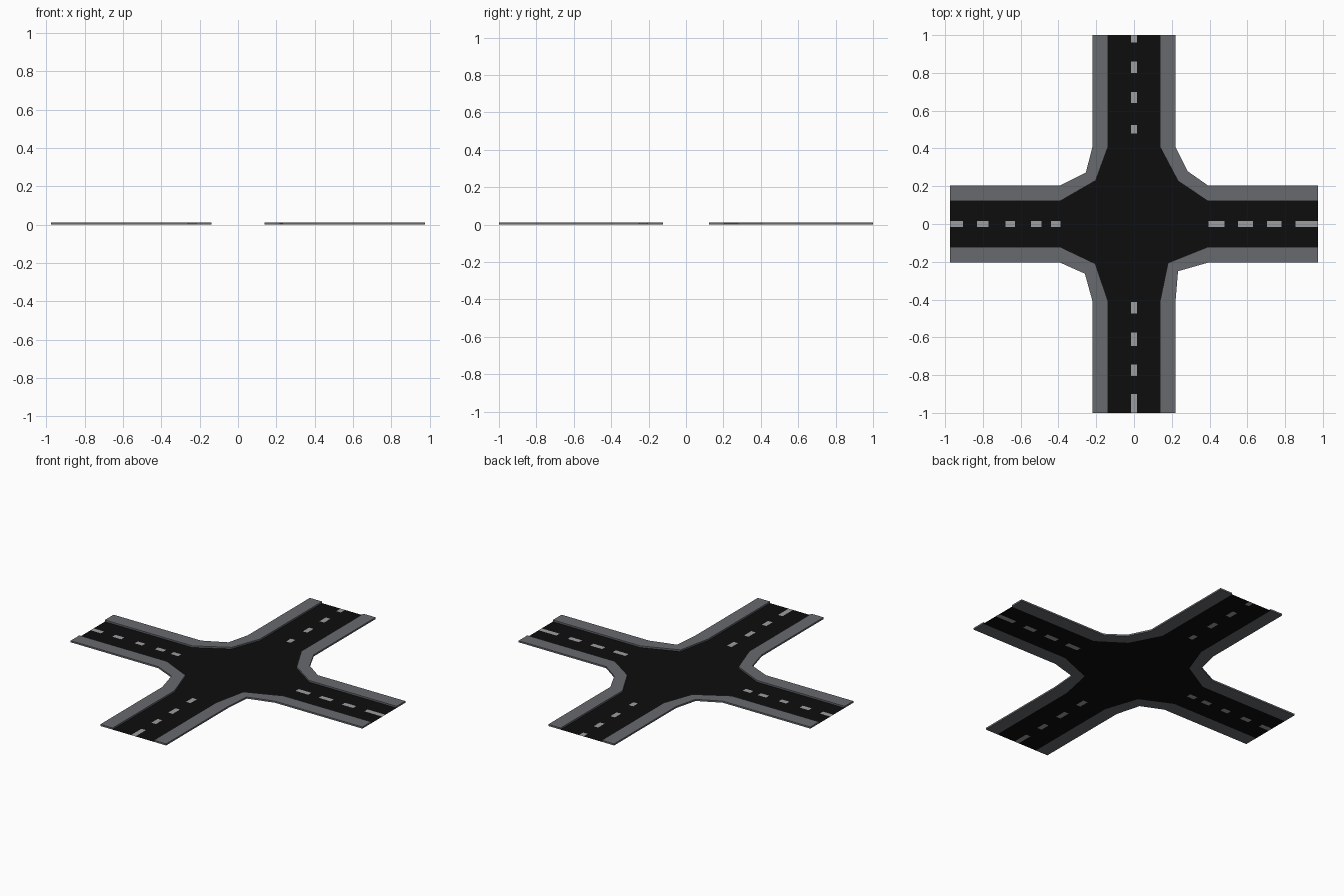
import bpy, bmesh
from mathutils import Vector

if "Cube" in bpy.data.objects:
    bpy.data.objects.remove(bpy.data.objects["Cube"])

# Main dimensions
END_X, END_Y = 0.975, 1.0          # road ends
BEND_X, BEND_Y = 0.39, 0.408       # where the arms flare into the crossing
ROAD_X, ROAD_Y = 0.138, 0.122      # half widths of the two roads
OUT_X, OUT_Y = 0.22, 0.205         # outer edge of the pavements
KERB = 0.01
DASH = 0.015


def material(name, colour):
    m = bpy.data.materials.new(name)
    m.diffuse_color = (*colour, 1)
    m.use_nodes = True
    m.node_tree.nodes["Principled BSDF"].inputs["Base Color"].default_value = m.diffuse_color
    return m


asphalt = material("asphalt", (0.004, 0.004, 0.004))
paint = material("lane paint", (0.34, 0.34, 0.35))
paving = material("pavement grey", (0.135, 0.142, 0.155))


def finish(name, bm, mats):
    bmesh.ops.remove_doubles(bm, verts=bm.verts, dist=1e-5)
    mesh = bpy.data.meshes.new(name)
    bm.to_mesh(mesh)
    bm.free()
    for m in mats:
        mesh.materials.append(m)
    ob = bpy.data.objects.new(name, mesh)
    bpy.context.collection.objects.link(ob)
    return ob


def road_arm(name, axis, sign, half, start, end, dashes):
    """Flat road strip with lane dashes cut into it."""
    bm = bmesh.new()
    along = sorted({start, end, *[v for d in dashes for v in d]})
    across = [-half, -DASH, DASH, half]
    for a0, a1 in zip(along, along[1:]):
        for i in range(3):
            c0, c1 = across[i], across[i + 1]
            quad = [(a0, c0), (a1, c0), (a1, c1), (a0, c1)]
            if axis == "x":
                pts = [(sign * a, sign * c, 0) for a, c in quad]
            else:
                pts = [(-sign * c, sign * a, 0) for a, c in quad]
            f = bm.faces.new([bm.verts.new(p) for p in pts])
            mid = (a0 + a1) / 2
            f.material_index = int(i == 1 and any(d0 < mid < d1 for d0, d1 in dashes))
    finish(name, bm, [asphalt, paint])


# Four road arms with their centre dashes
road_arm("road_north", "y", 1, ROAD_X, BEND_Y, END_Y,
         [(0.48, 0.525), (0.64, 0.70), (0.80, 0.86), (0.96, 1.0)])
road_arm("road_south", "y", -1, ROAD_X, BEND_Y, END_Y,
         [(0.413, 0.475), (0.575, 0.645), (0.745, 0.805), (0.90, 1.0)])
road_arm("road_east", "x", 1, ROAD_Y, BEND_X, END_X,
         [(0.395, 0.48), (0.55, 0.63), (0.705, 0.78), (0.855, END_X)])
road_arm("road_west", "x", -1, ROAD_Y, BEND_X, END_X,
         [(BEND_X, 0.44), (0.49, 0.545), (0.63, 0.68), (0.77, 0.83), (0.905, END_X)])

# Corners, anticlockwise: signs, inner bend point, outer bend point
corners = {
    "north_east": (1, 1, (0.233, 0.228), (0.283, 0.28)),
    "north_west": (-1, 1, (-0.203, 0.23), (-0.255, 0.272)),
    "south_west": (-1, -1, (-0.205, -0.21), (-0.26, -0.263)),
    "south_east": (1, -1, (0.18, -0.206), (0.233, -0.25)),
}


def edge_path(sx, sy, hx, hy, mid):
    return [(sx * END_X, sy * hy), (sx * BEND_X, sy * hy), mid,
            (sx * hx, sy * BEND_Y), (sx * hx, sy * END_Y)]


# Crossing surface
bm = bmesh.new()
outline = []
for sx, sy, inner, _ in corners.values():
    part = edge_path(sx, sy, ROAD_X, ROAD_Y, inner)[1:4]
    outline += part if sx * sy > 0 else part[::-1]
face = bm.faces.new([bm.verts.new((x, y, 0)) for x, y in outline])
bmesh.ops.triangulate(bm, faces=[face])
finish("crossing", bm, [asphalt])

# Raised pavements round each corner
for name, (sx, sy, inner, outer) in corners.items():
    bm = bmesh.new()
    a = [bm.verts.new((x, y, 0)) for x, y in edge_path(sx, sy, ROAD_X, ROAD_Y, inner)]
    b = [bm.verts.new((x, y, 0)) for x, y in edge_path(sx, sy, OUT_X, OUT_Y, outer)]
    base = [bm.faces.new((a[i], a[i + 1], b[i + 1], b[i])) for i in range(4)]
    top = bmesh.ops.extrude_face_region(bm, geom=base, use_keep_orig=True)["geom"]
    bmesh.ops.translate(bm, vec=Vector((0, 0, KERB)),
                        verts=[g for g in top if isinstance(g, bmesh.types.BMVert)])
    bmesh.ops.recalc_face_normals(bm, faces=bm.faces)
    finish("pavement_" + name, bm, [paving])
